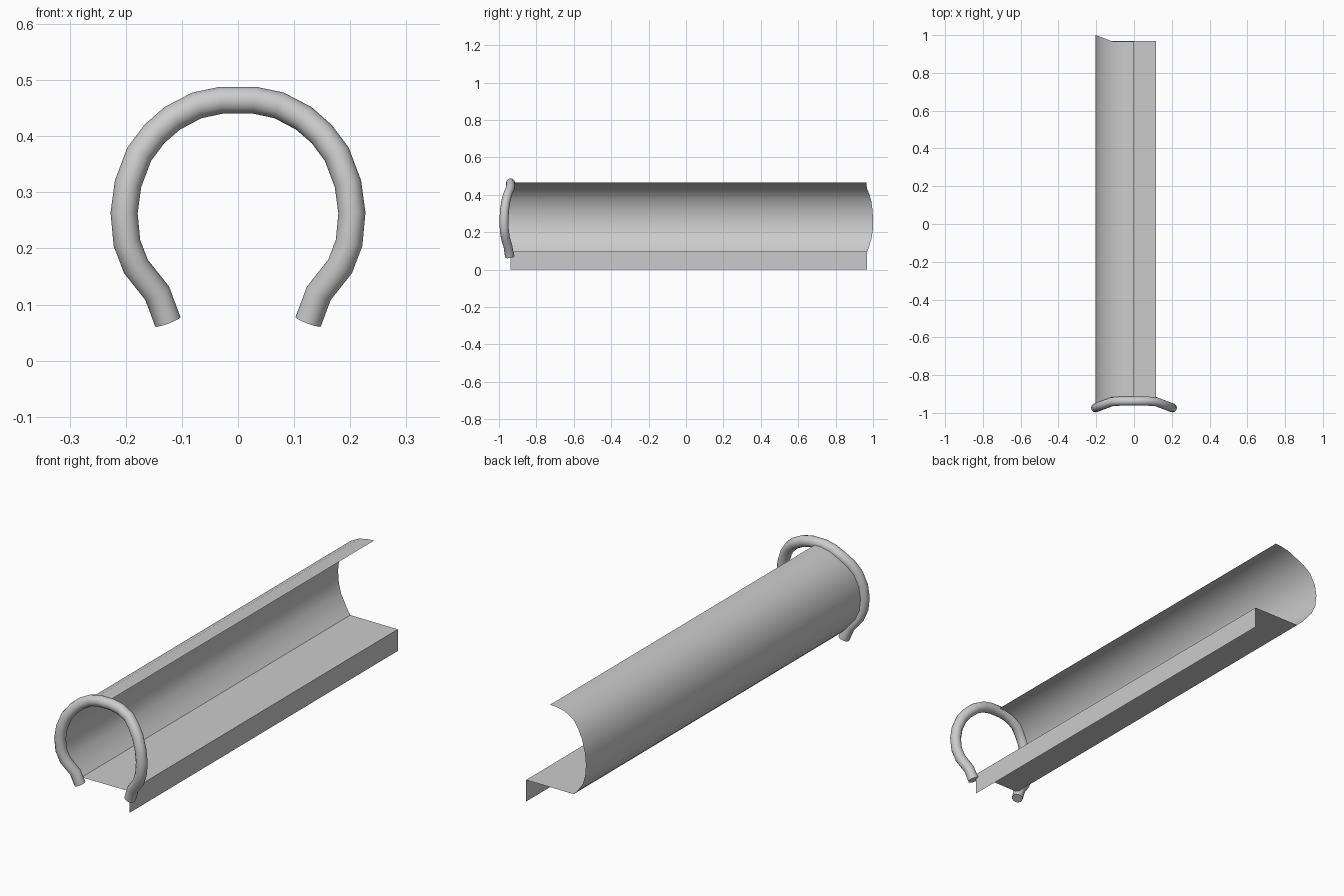
import bpy, bmesh, math
from mathutils import Vector

if "Cube" in bpy.data.objects:
    bpy.data.objects.remove(bpy.data.objects["Cube"])

# Right half of the arch outline (x, z), from crown to foot
HALF = [(0.03, .464), (.073, .455), (.117, .432), (.149, .404), (.176, .368),
        (.196, .315), (.203, .263), (.198, .210), (.182, .168), (.144, .120), (.125, .069)]


def bulge(x):
    """Lengthwise bow of the end edges, growing towards the sides."""
    return 0.035 * min(1, max(0, (abs(x) - 0.11) / 0.092))


def make_object(name, bm):
    bmesh.ops.recalc_face_normals(bm, faces=bm.faces)
    mesh = bpy.data.meshes.new(name)
    bm.to_mesh(mesh)
    bm.free()
    ob = bpy.data.objects.new(name, mesh)
    bpy.context.collection.objects.link(ob)
    bpy.ops.object.select_all(action='DESELECT')
    ob.select_set(True)
    bpy.context.view_layer.objects.active = ob
    bpy.ops.object.shade_smooth_by_angle(angle=math.radians(40))
    return ob


def sweep_tube(bm, path, radius, sides):
    """Capped round tube with mitred joints along a path."""
    rings = []
    for i, p in enumerate(path):
        d0 = (p - path[max(i - 1, 0)]).normalized()
        d1 = (path[min(i + 1, len(path) - 1)] - p).normalized()
        t = (d0 + d1).normalized()
        miter = 1 / max(0.7, t.dot(d1 if d1.length else d0))
        n = t.cross(Vector((0, 1, 0))).normalized()
        b = t.cross(n)
        ring = []
        for k in range(sides):
            a = 2 * math.pi * k / sides
            ring.append(bm.verts.new(p + radius * (n * math.cos(a) * miter + b * math.sin(a))))
        rings.append(ring)
    for r0, r1 in zip(rings, rings[1:]):
        for k in range(sides):
            j = (k + 1) % sides
            bm.faces.new((r0[k], r0[j], r1[j], r1[k]))
    bm.faces.new(rings[0])
    bm.faces.new(rings[-1])


# Arched front rim tube
outline = [(-x, z) for x, z in reversed(HALF)] + HALF
bm = bmesh.new()
sweep_tube(bm, [Vector((x, -0.938 - bulge(x), z)) for x, z in outline], 0.024, 12)
make_object("front_rim", bm)

# Thin trough: half arch on the left, flat floor and a lip on the right
profile = [(0, .465)] + [(-x, z) for x, z in HALF[:-1]]
profile += [(-.12, .097), (.117, .097), (.117, 0)]
bm = bmesh.new()
pairs = [(bm.verts.new((x, -0.935 - bulge(x), z)),
          bm.verts.new((x, 0.965 + bulge(x), z))) for x, z in profile]
for (a, b), (c, d) in zip(pairs, pairs[1:]):
    bm.faces.new((a, b, d, c))
make_object("trough_shell", bm)
